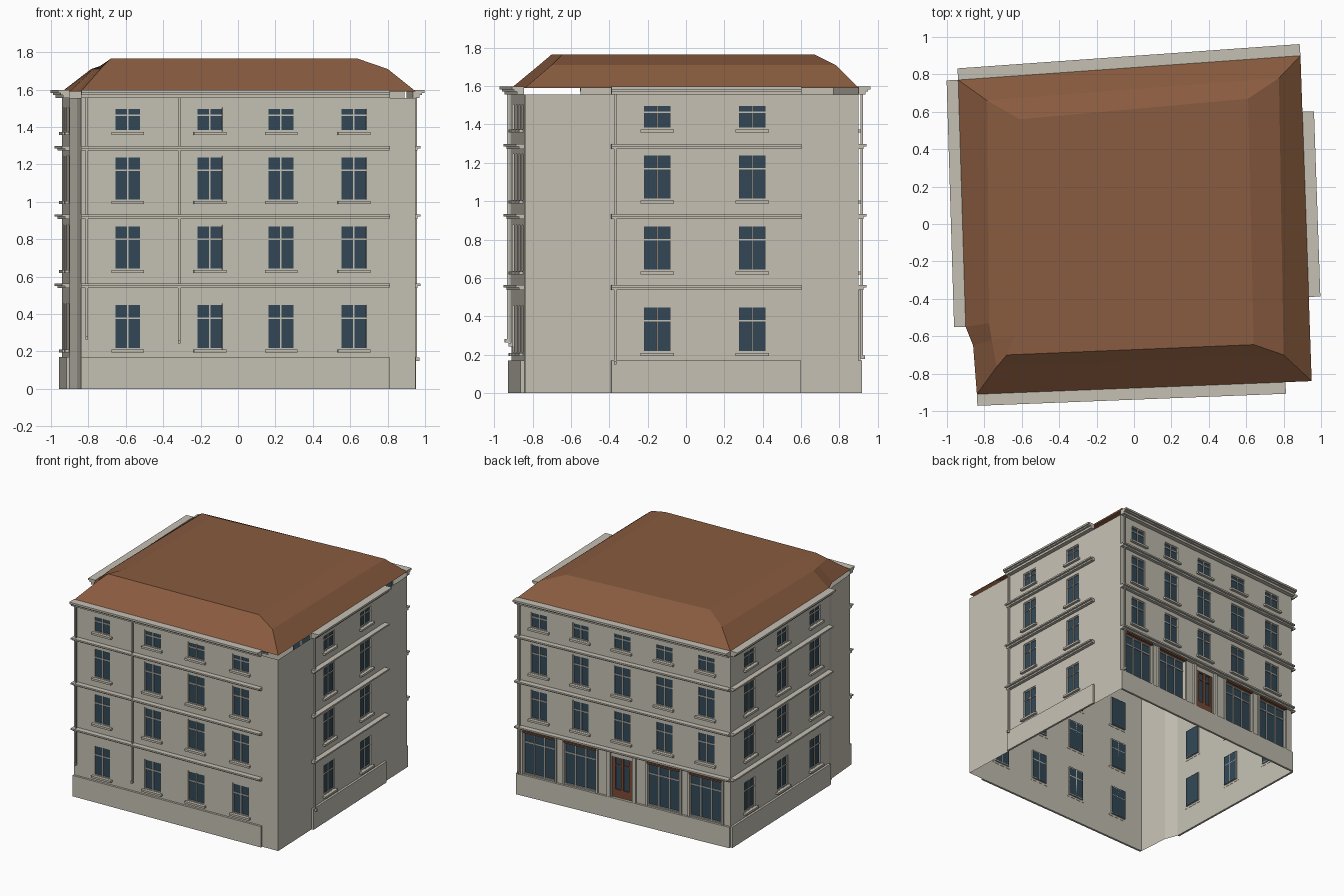
import bpy, bmesh
from mathutils import Vector

if "Cube" in bpy.data.objects:
    bpy.data.objects.remove(bpy.data.objects["Cube"])


def material(name, rgb):
    m = bpy.data.materials.new(name)
    m.diffuse_color = (*rgb, 1)
    m.use_nodes = True
    m.node_tree.nodes["Principled BSDF"].inputs["Base Color"].default_value = m.diffuse_color
    return m


WALL = material("stone plaster", (0.56, 0.53, 0.455))
GLASS = material("dark blue glass", (0.032, 0.065, 0.095))
ROOF = material("brown roof", (0.25, 0.105, 0.05))
DOOR = material("red brown wood", (0.2, 0.07, 0.035))


def finish(bm, name, mats, recalc=False):
    if recalc:
        bmesh.ops.recalc_face_normals(bm, faces=bm.faces)
    me = bpy.data.meshes.new(name)
    bm.to_mesh(me)
    bm.free()
    for m in mats:
        me.materials.append(m)
    ob = bpy.data.objects.new(name, me)
    bpy.context.collection.objects.link(ob)


class Side:
    """One facade; along it, positions are given as x (axis 0) or y (axis 1)."""

    def __init__(self, name, p0, p1, axis=0):
        self.name, self.axis = name, axis
        self.p0, self.p1 = Vector((*p0, 0)), Vector((*p1, 0))
        self.len = (self.p1 - self.p0).length
        self.d = (self.p1 - self.p0).normalized()
        self.n = Vector((self.d.y, -self.d.x, 0))
        self.trim, self.wood = bmesh.new(), bmesh.new()
        self.holes = []

    def u(self, c):
        return (c - self.p0[self.axis]) / self.d[self.axis]

    def pt(self, u, z, out=0.0):
        return self.p0 + self.d * u + self.n * out + Vector((0, 0, z))

    def box(self, u0, u1, z0, z1, o0, o1, bm=None):
        bm = bm or self.trim
        v = [bm.verts.new(self.pt(u, z, o)) for o in (o0, o1)
             for u, z in ((u0, z0), (u1, z0), (u1, z1), (u0, z1))]
        bm.faces.new(v[4:])
        bm.faces.new(v[3::-1])
        for i in range(4):
            j = (i + 1) % 4
            bm.faces.new((v[i], v[j], v[4 + j], v[4 + i]))

    def opening(self, u0, u1, z0, z1, bars=1, transom=0.68, bm=None):
        """Recessed pane with frame, upright bars and a cross bar."""
        self.holes.append((u0, u1, z0, z1))
        w = 0.004
        for i in range(bars + 2):
            c = u0 + (u1 - u0) * i / (bars + 1)
            self.box(max(u0, c - w), min(u1, c + w), z0, z1, -0.012, -0.004, bm)
        zt = z0 + (z1 - z0) * transom
        for z in (z0 + w, zt, z1 - w):
            self.box(u0, u1, z - w, z + w, -0.012, -0.005, bm)

    def window(self, c, z0, z1):
        u = self.u(c)
        self.opening(u - 0.07, u + 0.07, z0, z1)
        self.box(u - 0.087, u + 0.087, z0 - 0.017, z0 - 0.001, -0.002, 0.022)

    def bands(self, a, b, plinth=True):
        """Plinth, floor mouldings and roof cornice between two positions."""
        u0, u1 = sorted((self.u(a), self.u(b)))
        if plinth:
            self.box(u0, u1, 0, 0.17, 0, 0.017)
        for z in (0.55, 0.92, 1.285):
            self.box(u0, u1, z - 0.012, z, 0, 0.025)
            self.box(u0, u1, z, z + 0.012, 0, 0.042)
        for z0, z1, o in ((1.555, 1.572, 0.035), (1.572, 1.582, 0.05), (1.582, 1.597, 0.062)):
            self.box(u0, u1, z0, z1, 0, o)

    def pipe(self, c, z0):
        u = self.u(c)
        self.box(u - 0.006, u + 0.006, z0, 1.56, 0.012, 0.024)
        self.box(u - 0.006, u + 0.006, z0 - 0.012, z0 + 0.006, 0.012, 0.036)

    def build(self):
        """Wall sheet split by a grid, with each opening pushed inward."""
        bm = bmesh.new()
        us = sorted({0, self.len, *(h[i] for h in self.holes for i in (0, 1))})
        zs = sorted({0, 1.555, *(h[i] for h in self.holes for i in (2, 3))})

        def quad(pts, mat=0):
            bm.faces.new([bm.verts.new(self.pt(*p)) for p in pts]).material_index = mat

        for a, b in zip(us, us[1:]):
            for c, d in zip(zs, zs[1:]):
                um, zm = (a + b) / 2, (c + d) / 2
                if not any(h[0] < um < h[1] and h[2] < zm < h[3] for h in self.holes):
                    quad(((a, c), (b, c), (b, d), (a, d)))
        r = -0.012
        for a, b, c, d in self.holes:
            ring = ((a, c), (b, c), (b, d), (a, d))
            quad([(*p, r) for p in ring], 1)
            for i in range(4):
                p, q = ring[i], ring[(i + 1) % 4]
                quad((p, q, (*q, r), (*p, r)))
        bmesh.ops.remove_doubles(bm, verts=bm.verts, dist=0.0001)
        finish(bm, self.name + "_wall", (WALL, GLASS))
        for part, bm, mat in (("_trim", self.trim, WALL), ("_woodwork", self.wood, DOOR)):
            if bm.verts:
                finish(bm, self.name + part, (mat,), True)


SW, SE, NE, NW = (-0.84, -0.91), (0.95, -0.84), (0.89, 0.90), (-0.94, 0.77)
W1, W2 = (-0.90, -0.55), (-0.86, -0.65)
FLOORS = ((0.21, 0.455), (0.635, 0.875), (1.005, 1.245), (1.375, 1.505))

front = Side("front", SW, SE)
right = Side("right", SE, NE, 1)
back = Side("back", NE, NW)
left = Side("left", NW, W1, 1)
notch = Side("corner_notch", W1, W2, 1)
return_wall = Side("corner_return", W2, SW, 1)

# Windows on every floor
for side, columns, floors in (
        (front, (-0.59, -0.15, 0.23, 0.62), FLOORS),
        (right, (-0.15, 0.345), FLOORS),
        (left, (0.51, 0.07, -0.37), FLOORS),
        (back, (-0.73, -0.37, -0.01, 0.345, 0.70), FLOORS[1:])):
    for c in columns:
        for z0, z1 in floors:
            side.window(c, z0, z1)

# Mouldings and plinths
front.bands(-0.84, 0.81)
right.bands(-0.39, 0.60)
back.bands(NE[0], NW[0])
left.bands(NW[1], W1[1])

# Shop windows with wooden blind boxes
for c in (-0.73, -0.37, 0.345, 0.70):
    u = back.u(c)
    back.opening(u - 0.135, u + 0.135, 0.175, 0.515, bars=2, transom=0.76)
    back.box(u - 0.14, u + 0.14, 0.517, 0.53, 0, 0.02, back.wood)
    for s in (-1, 1):
        back.box(u + s * 0.145 - 0.008, u + s * 0.145 + 0.008, 0.17, 0.535, 0, 0.012)

# Entrance door with wooden frame and lower panels
u = back.u(-0.01)
back.opening(u - 0.085, u + 0.085, 0.171, 0.50, bars=1, transom=0.8, bm=back.wood)
for s in (-1, 1):
    back.box(u + s * 0.072 - 0.012, u + s * 0.072 + 0.012, 0.171, 0.50, -0.011, -0.003, back.wood)
    back.box(u + s * 0.11 - 0.015, u + s * 0.11 + 0.015, 0.17, 0.535, 0, 0.016)
back.box(u - 0.07, u + 0.07, 0.171, 0.235, -0.011, -0.004, back.wood)
back.box(u - 0.012, u + 0.012, 0.171, 0.50, -0.011, -0.003, back.wood)

# Drain pipes
front.pipe(-0.81, 0.275)
front.pipe(-0.315, 0.255)
right.pipe(-0.37, 0.16)
back.pipe(0.86, 0.19)

for side in (front, right, back, left, notch, return_wall):
    side.build()

# Hipped roof: eaves, break line and flat top
rings = (
    (1.59, (SW, SE, NE, NW, W1, W2)),
    (1.71, ((-0.735, -0.765), (0.80, -0.70), (0.775, 0.78), (-0.785, 0.66), (-0.775, -0.53), (-0.76, -0.62))),
    (1.765, ((-0.68, -0.70), (0.64, -0.645), (0.61, 0.67), (-0.61, 0.56), (-0.62, -0.50), (-0.64, -0.60))),
)
bm = bmesh.new()
loops = [[bm.verts.new((x, y, z)) for x, y in pts] for z, pts in rings]
for lo, hi in zip(loops, loops[1:]):
    for i in range(6):
        j = (i + 1) % 6
        bm.faces.new((lo[i], lo[j], hi[j], hi[i]))
bm.faces.new(loops[-1])
finish(bm, "roof", (ROOF,))
